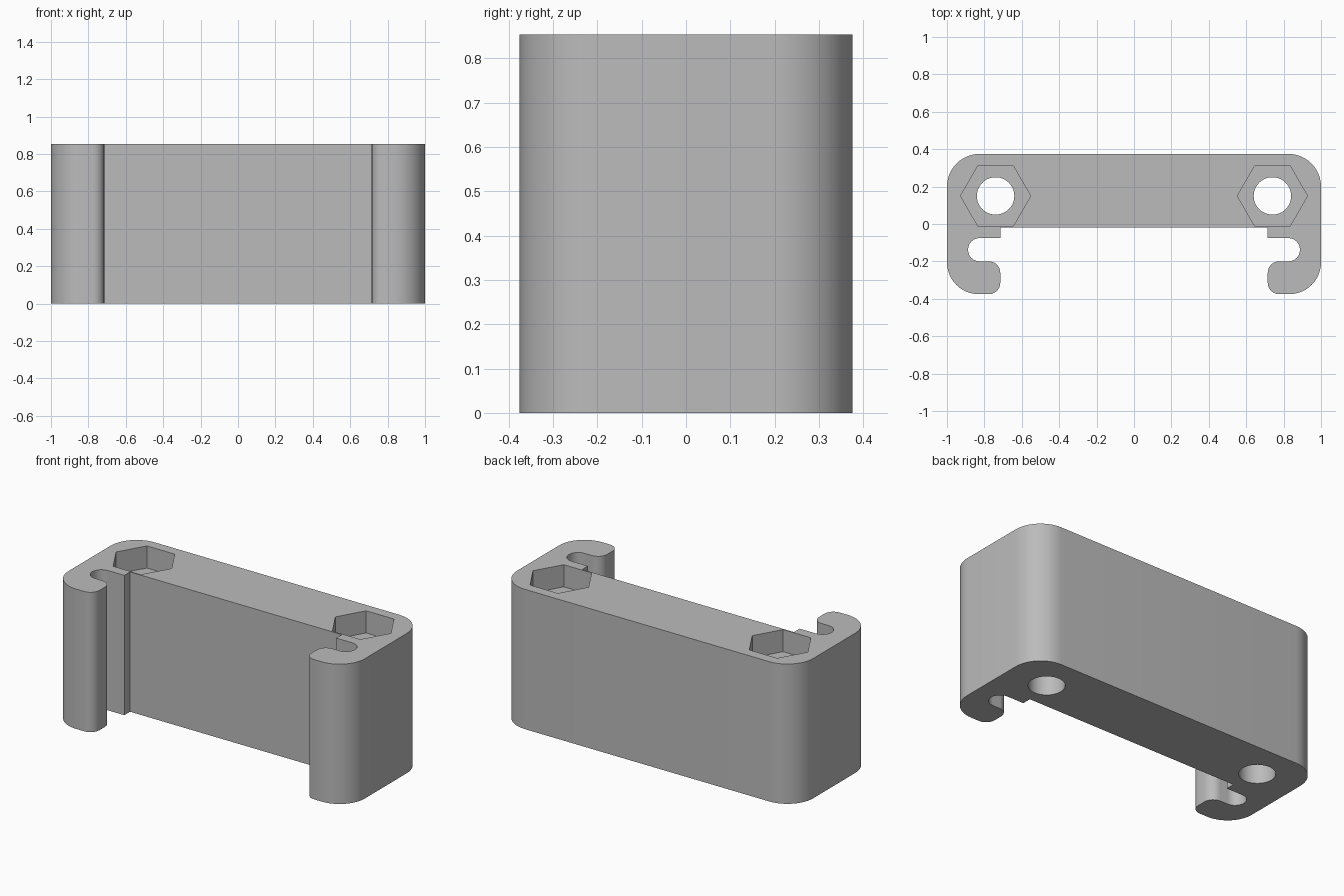
import bpy
import bmesh
from math import cos, sin, radians

HEIGHT = 0.853
HOLE_X, HOLE_Y = 0.74, 0.15
POCKET_DEPTH = 0.135

cube = bpy.data.objects.get("Cube")
if cube:
    bpy.data.objects.remove(cube, do_unlink=True)

grey = bpy.data.materials.new("plain grey")
grey.use_nodes = True
colour = (0.5, 0.5, 0.5, 1)
grey.diffuse_color = colour
grey.node_tree.nodes["Principled BSDF"].inputs["Base Color"].default_value = colour


def arc(cx, cy, r, start, end, steps=12):
    """Points along an arc, angles in degrees."""
    angles = [radians(start + (end - start) * i / steps) for i in range(steps + 1)]
    return [(cx + r * cos(a), cy + r * sin(a)) for a in angles]


def prism(name, outline, z0, z1):
    """Extrude a closed outline between two heights."""
    bm = bmesh.new()
    base = bm.faces.new([bm.verts.new((x, y, z0)) for x, y in outline])
    top = bmesh.ops.extrude_face_region(bm, geom=[base])["geom"]
    moved = [v for v in top if isinstance(v, bmesh.types.BMVert)]
    bmesh.ops.translate(bm, verts=moved, vec=(0, 0, z1 - z0))
    bmesh.ops.recalc_face_normals(bm, faces=bm.faces)
    mesh = bpy.data.meshes.new(name)
    bm.to_mesh(mesh)
    bm.free()
    mesh.materials.append(grey)
    obj = bpy.data.objects.new(name, mesh)
    bpy.context.collection.objects.link(obj)
    return obj


# Left half of the outline: notch, slot, hooked lip, then outer corners
half = [(0.715, -0.02), (0.715, -0.075)]
half += arc(0.825, -0.1375, 0.0625, 90, -90)
half += arc(0.775, -0.26, 0.06, 90, 180, 6)
half += arc(0.775, -0.315, 0.06, 180, 270, 6)
half += arc(0.83, -0.205, 0.17, 270, 360)
half += arc(0.825, 0.20, 0.175, 0, 90)
outline = half + [(-x, y) for x, y in reversed(half)]
bracket = prism("bracket_body", outline, 0, HEIGHT)

# Bolt holes right through, and hexagonal nut pockets in the top
cutters = []
for side, x in (("left", HOLE_X), ("right", -HOLE_X)):
    hole = arc(x, HOLE_Y, 0.1, 0, 360, 48)[:-1]
    pocket = arc(x, HOLE_Y, 0.1875, 0, 360, 6)[:-1]
    cutters.append(prism(side + "_hole_cutter", hole, -0.1, HEIGHT + 0.1))
    cutters.append(prism(side + "_pocket_cutter", pocket, HEIGHT - POCKET_DEPTH, HEIGHT + 0.2))

for cutter in cutters:
    cutter.hide_render = True
    cutter.hide_set(True)
    cut = bracket.modifiers.new(cutter.name, "BOOLEAN")
    cut.operation = "DIFFERENCE"
    cut.solver = "EXACT"
    cut.object = cutter

# Bake the cuts, then remove the cutters
bpy.context.view_layer.update()
graph = bpy.context.evaluated_depsgraph_get()
result = bpy.data.meshes.new_from_object(bracket.evaluated_get(graph))
bracket.modifiers.clear()
bracket.data = result
for cutter in cutters:
    bpy.data.objects.remove(cutter, do_unlink=True)

# Smooth curved walls, keep edges sharp
bpy.ops.object.select_all(action="DESELECT")
bracket.select_set(True)
bpy.context.view_layer.objects.active = bracket
bpy.ops.object.shade_smooth_by_angle(angle=radians(30))
